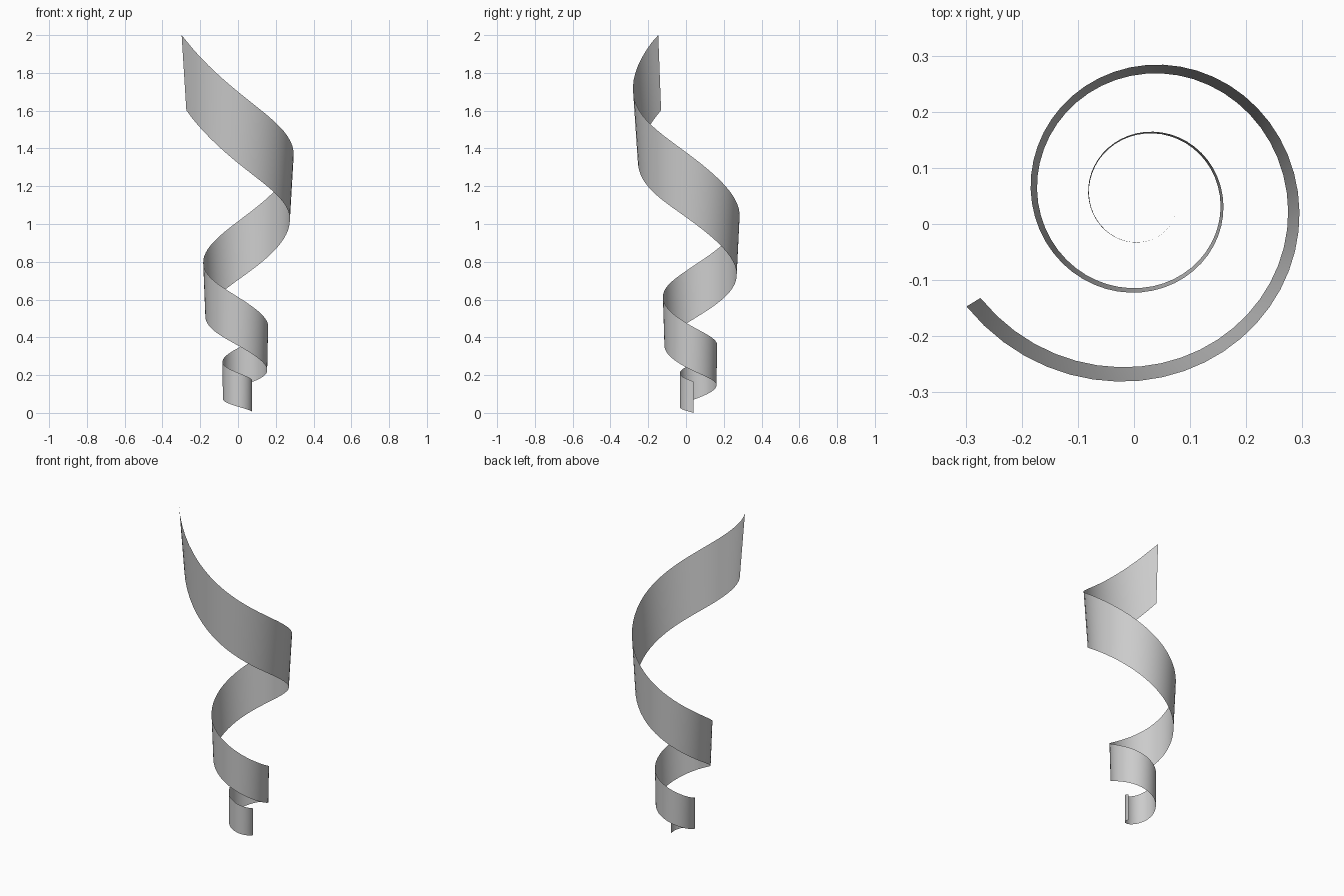
import bpy
import bmesh
import math

cube = bpy.data.objects.get("Cube")
if cube:
    bpy.data.objects.remove(cube, do_unlink=True)

# Spiral settings: axis position, start and end angle in turns
AXIS_X, AXIS_Y = 0.017, 0.045
START, END, STEP = 0.014, 2.413, 0.25
SEGMENTS = 120

# Top-edge radius and bottom-edge height at every quarter turn
RADIUS = [0.058, 0.078, 0.099, 0.12, 0.143, 0.168, 0.202, 0.24, 0.279, 0.327, 0.40]
HEIGHT = [0.0, 0.03, 0.075, 0.145, 0.225, 0.355, 0.51, 0.73, 1.02, 1.33, 1.80]


def smooth_value(values, turn):
    """Cubic interpolation through the quarter-turn values."""
    pos = (turn - START) / STEP
    i = min(int(pos), len(values) - 2)
    u = pos - i
    a, b = values[i], values[i + 1]
    slope_a = (b - values[i - 1]) / 2 if i > 0 else b - a
    slope_b = (values[i + 2] - a) / 2 if i + 2 < len(values) else b - a
    blend = u * u * (3 - 2 * u)
    return (a + (b - a) * blend
            + slope_a * u * (1 - u) ** 2 - slope_b * u * u * (1 - u))


def spiral_point(turn, radius, z):
    angle = -math.tau * turn
    return (AXIS_X + radius * math.cos(angle), AXIS_Y + radius * math.sin(angle), z)


# Ribbon: a widening band that flares slightly outwards at its top edge
bm = bmesh.new()
previous = None
for n in range(SEGMENTS + 1):
    t = START + (END - START) * n / SEGMENTS
    r = smooth_value(RADIUS, t)
    z = smooth_value(HEIGHT, t)
    width = 0.165 + 0.045 * t + 0.022 * t * t
    low = bm.verts.new(spiral_point(t, r - 0.005 * t * t, z))
    high = bm.verts.new(spiral_point(t, r, min(z + width, 2.0)))
    if previous:
        face = bm.faces.new((low, previous[0], previous[1], high))
        face.smooth = True
    previous = (low, high)

mesh = bpy.data.meshes.new("spiral_ribbon")
bm.to_mesh(mesh)
bm.free()
ribbon = bpy.data.objects.new("spiral_ribbon", mesh)
bpy.context.collection.objects.link(ribbon)

# Single light grey material
grey = bpy.data.materials.new("light_grey")
grey.use_nodes = True
colour = (0.6, 0.6, 0.6, 1.0)
grey.diffuse_color = colour
grey.node_tree.nodes["Principled BSDF"].inputs["Base Color"].default_value = colour
mesh.materials.append(grey)
